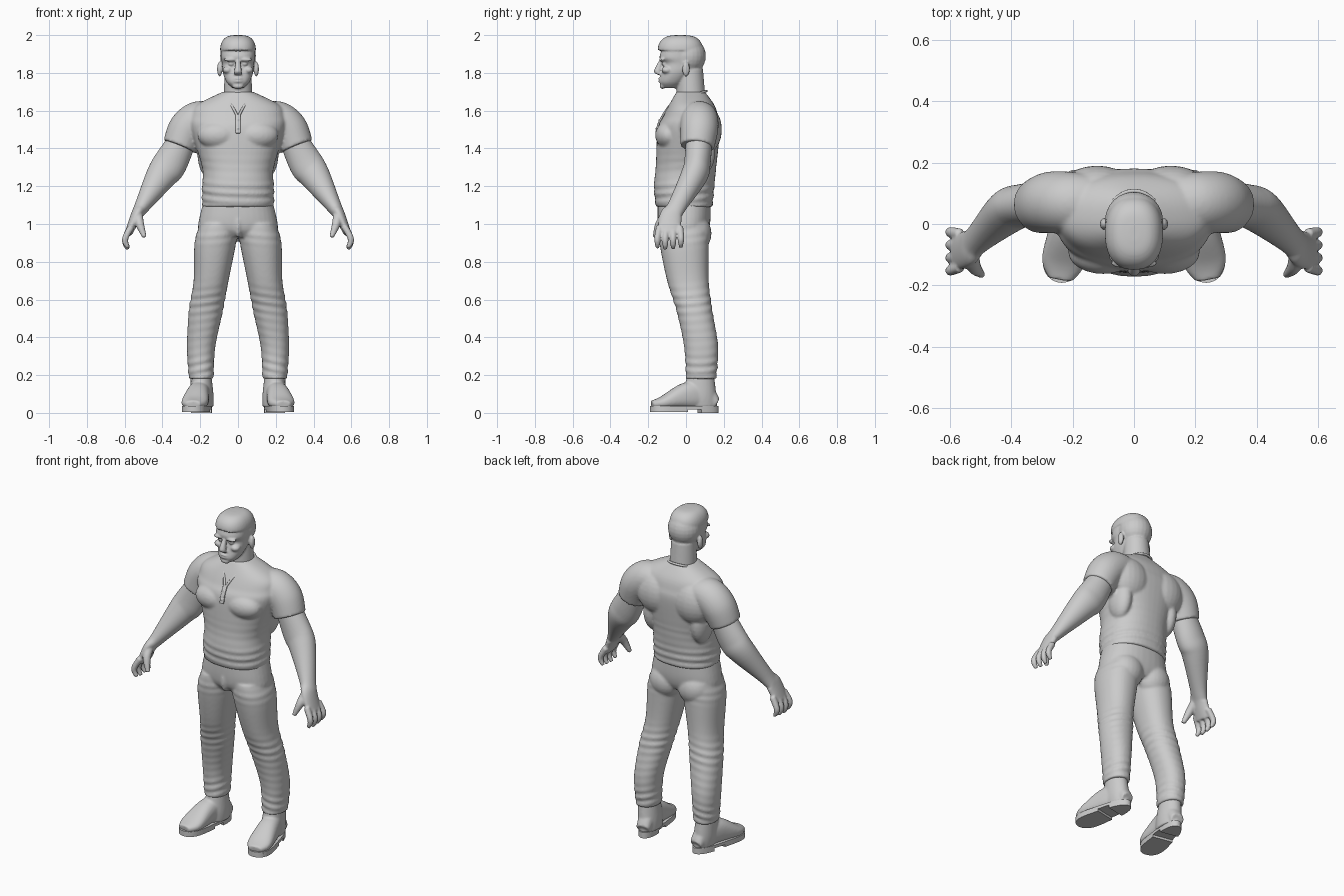
import bpy, bmesh
from math import sin, cos, pi, exp, copysign
from mathutils import Vector, Matrix

default_cube = bpy.data.objects.get("Cube")
if default_cube:
    bpy.data.objects.remove(default_cube)

clay = bpy.data.materials.new("plain grey")
clay.use_nodes = True
clay.diffuse_color = (.6, .6, .6, 1)
clay.node_tree.nodes["Principled BSDF"].inputs["Base Color"].default_value = clay.diffuse_color
RIGHTWARD, BACKWARD, UPWARD = (Vector(axis) for axis in Matrix.Identity(3))
SIDES = {"left": 1, "right": -1}


def smooth_path(rows, steps):
    """Catmull-Rom through rows of (x, y, z, half width, half depth)."""
    rows = [rows[0], *rows, rows[-1]]
    path = []
    for before, start, end, after in zip(rows, rows[1:], rows[2:], rows[3:]):
        for k in range(steps):
            t = k / steps
            path.append([(2 * b + (c - a) * t + (2 * a - 5 * b + 4 * c - d) * t * t
                          + (3 * b - a - 3 * c + d) * t ** 3) / 2
                         for a, b, c, d in zip(before, start, end, after)])
    return path + [rows[-1]]


def loft(bm, rows, side=1, depth_axis=None, power=2, folds=(), steps=8, count=36):
    """Skin rounded sections; level without depth_axis, else square to the path."""
    path = smooth_path(rows, steps)
    centres = [Vector(row[:3]) for row in path]
    rings = []
    for i, (x, y, z, width, depth) in enumerate(path):
        across, through = RIGHTWARD, BACKWARD
        if depth_axis:
            along = (centres[min(i + 1, len(path) - 1)] - centres[max(i - 1, 0)]).normalized()
            through = (depth_axis - along * depth_axis.dot(along)).normalized()
            across = through.cross(along)
        ring = []
        for k in range(count):
            angle = 2 * pi * k / count
            c, s = (copysign(abs(f) ** (2 / power), f) for f in (cos(angle), sin(angle)))
            swell = 1
            for level, reach, amount in folds:
                fade = exp(-((z - level) / reach) ** 2)
                swell += amount * fade * sin(140 * z + 2.5 * cos(angle + level))
            point = centres[i] + (across * width * c + through * depth * s) * swell
            point.x *= side
            ring.append(bm.verts.new(point))
        rings.append(ring)
    for lower, upper in zip(rings, rings[1:]):
        for k in range(count):
            bm.faces.new((lower[k], lower[k - 1], upper[k - 1], upper[k]))
    bm.faces.new(rings[0])
    bm.faces.new(rings[-1])


def span(rows):
    """Turn (z, x min, x max, y front, y back) into loft sections."""
    return [((left + right) / 2, (front + back) / 2, z, (right - left) / 2, (back - front) / 2)
            for z, left, right, front, back in rows]


def centred(rows):
    return span([(z, -width, width, front, back) for z, width, front, back in rows])


def blob(bm, centre, size, side=1):
    """Ellipsoid, mirrored when side is negative."""
    x, y, z = centre
    place = Matrix.Translation((x * side, y, z)) @ Matrix.Diagonal((*size, 1))
    bmesh.ops.create_uvsphere(bm, u_segments=24, v_segments=14, radius=1, matrix=place)


def finish(name, bm, voxel=0, passes=3):
    """Make the object; blend its overlapping forms when voxel is given."""
    bmesh.ops.recalc_face_normals(bm, faces=bm.faces)
    mesh = bpy.data.meshes.new(name)
    bm.to_mesh(mesh)
    bm.free()
    mesh.materials.append(clay)
    part = bpy.data.objects.new(name, mesh)
    bpy.context.collection.objects.link(part)
    if voxel:
        blend = part.modifiers.new("blend", "REMESH")
        blend.mode, blend.voxel_size, blend.use_smooth_shade = "VOXEL", voxel, True
        soften = part.modifiers.new("soften", "SMOOTH")
        soften.factor, soften.iterations = .5, passes
    else:
        bpy.ops.object.select_all(action="DESELECT")
        part.select_set(True)
        bpy.context.view_layer.objects.active = part
        bpy.ops.object.shade_smooth_by_angle()


# Head: skull, face and neck
bm = bmesh.new()
blob(bm, (0, -.01, 1.88), (.09, .11, .11))
blob(bm, (0, .01, 1.89), (.095, .095, .1))
loft(bm, centred([(1.72, .03, -.12, -.05), (1.75, .06, -.14, -.01), (1.8, .08, -.13, .03),
                  (1.85, .085, -.12, .05), (1.88, .09, -.14, .05), (1.92, .09, -.13, .05)]), power=2.3)
loft(bm, centred([(1.58, .08, -.05, .11), (1.82, .07, -.05, .09)]))

# Hair: a squared dome overhanging the forehead
dome = [(cos(k / 4) ** .6, sin(k / 4)) for k in range(7)]
loft(bm, [(0, -.03, 1.92 + .08 * rise, .095 * spread, .12 * spread) for spread, rise in dome], power=2.3)

# Nose, lips, chin, brows, eyes, cheeks and ears
loft(bm, [(0, -.13, 1.87, .01, .01), (0, -.15, 1.81, .02, .02), (0, -.14, 1.79, .02, .01)])
for z in (1.77, 1.755):
    blob(bm, (0, -.135, z), (.025, .012, .006))
blob(bm, (0, -.125, 1.73), (.03, .015, .015))
for side in SIDES.values():
    blob(bm, (.04, -.127, 1.87), (.036, .016, .01), side)
    blob(bm, (.036, -.113, 1.847), (.016, .016, .01), side)
    blob(bm, (.055, -.1, 1.815), (.027, .03, .02), side)
    blob(bm, (.097, 0, 1.82), (.014, .02, .04), side)
finish("head", bm, voxel=.006, passes=2)

# Shirt: torso, chest, shoulder blades, flanks and sleeves
bm = bmesh.new()
loft(bm, centred([(1.09, .19, -.16, .14), (1.2, .19, -.17, .15), (1.3, .19, -.16, .16),
                  (1.5, .25, -.15, .18), (1.57, .25, -.12, .17), (1.63, .22, -.09, .15),
                  (1.7, .08, -.05, .1)]),
     power=2.3, folds=[(1.15, .06, .025), (1.32, .05, .006)], steps=12, count=48)
for side in SIDES.values():
    blob(bm, (.1, -.09, 1.47), (.115, .073, .075), side)
    blob(bm, (.12, .1, 1.5), (.13, .09, .13), side)
    blob(bm, (.16, .07, 1.38), (.055, .085, .13), side)
    loft(bm, [(.14, .07, 1.57, .08, .09), (.21, .07, 1.55, .1, .1),
              (.27, .07, 1.5, .1, .1), (.31, .06, 1.41, .09, .09)], side, BACKWARD)
finish("shirt", bm, voxel=.008)

# Collar: a tilted ring round the neck, dropping to a notch in front
trim = bpy.data.curves.new("collar", "CURVE")
trim.dimensions, trim.bevel_depth, trim.bevel_resolution = "3D", .007, 2
turns = [.4 + (2 * pi - .8) * k / 12 for k in range(13)]
points = [(.09 * sin(a), .01 - .1 * cos(a), 1.67 - .035 * cos(a)) for a in turns]
points = [(.006, -.122, 1.575), *points, (-.006, -.122, 1.575)]
line = trim.splines.new("NURBS")
line.points.add(len(points) - 1)
for control, place in zip(line.points, points):
    control.co = (*place, 1)
line.order_u, line.use_endpoint_u = 3, True
trim.materials.append(clay)
bpy.context.collection.objects.link(bpy.data.objects.new("collar", trim))

# Placket with buttons below the notch
bm = bmesh.new()
loft(bm, [(0, -.12, 1.58, .014, .006), (0, -.145, 1.53, .014, .006), (0, -.157, 1.48, .014, .006)], power=5)
for z, y in ((1.55, -.142), (1.505, -.158)):
    blob(bm, (0, y, z), (.005, .005, .005))
finish("placket", bm, voxel=.003)

# Trousers: hips, fly, seat and creased legs
bm = bmesh.new()
loft(bm, centred([(1.13, .18, -.15, .13), (1.03, .205, -.15, .13), (.97, .21, -.14, .12),
                  (.93, .18, -.11, .1)]), power=2.3)
blob(bm, (0, -.125, 1), (.02, .03, .07))
leg = span([(1, 0, .2, -.14, .12), (.9, .01, .23, -.14, .12), (.7, .05, .235, -.1, .12),
            (.54, .08, .26, -.05, .14), (.35, .12, .27, -.01, .17), (.18, .13, .26, 0, .16)])
creases = [(.58, .07, .035), (.24, .06, .05), (.42, .08, .01), (.93, .04, .015)]
for side in SIDES.values():
    loft(bm, leg, side, power=2.2, folds=creases, steps=20)
    blob(bm, (.095, .05, .95), (.1, .085, .1), side)
finish("trousers", bm, voxel=.008)

# Bare arms with palm, four fingers and thumb
for label, side in SIDES.items():
    bm = bmesh.new()
    loft(bm, [(.28, .07, 1.47, .07, .07), (.36, .06, 1.32, .09, .07), (.41, .04, 1.25, .08, .07),
              (.51, -.05, 1.09, .04, .05), (.54, -.08, 1.04, .03, .06), (.58, -.09, .95, .02, .06)],
         side, BACKWARD)
    for finger in range(4):
        y = -.14 + .036 * finger
        tip = y * 1.15 + .01
        rise = .007 * abs(finger - 1.3)
        loft(bm, [(.565, y, .985, .018, .018), (.595, tip, .93, .017, .017),
                  (.595, tip, .89 + rise, .015, .015), (.58, tip, .865 + rise, .01, .01)],
             side, BACKWARD, count=16)
    loft(bm, [(.53, -.1, 1.05, .026, .026), (.52, -.14, 1, .023, .023), (.495, -.165, .93, .012, .012)],
         side, BACKWARD, count=16)
    finish(label + "_arm", bm, voxel=.006)

# Outline of the foot, from heel to toe
heel, toe = Vector((.175, .172, 0)), Vector((.246, -.19, 0))
sideways = UPWARD.cross(toe - heel).normalized()


def slab(bm, side, start, end, low, high):
    """Flat foot-shaped layer between two fractions of the foot length."""
    near, far = [], []
    for k in range(25):
        t = start + (end - start) * (1 - cos(pi * k / 24)) / 2
        offset = sideways * (.05 + .026 * t) * (1.001 - abs(2 * t - 1) ** 4) ** .5
        near.append(heel.lerp(toe, t) + offset)
        far.append(heel.lerp(toe, t) - offset)
    face = bm.faces.new([bm.verts.new((p.x * side, p.y, low)) for p in near + far[::-1]])
    moved = bmesh.ops.extrude_face_region(bm, geom=[face])["geom"]
    corners = [item for item in moved if isinstance(item, bmesh.types.BMVert)]
    bmesh.ops.translate(bm, vec=UPWARD * (high - low), verts=corners)


# Boots: ankle shaft, foot, then sole with heel and forefoot tread
for label, side in SIDES.items():
    bm = bmesh.new()
    loft(bm, span([(.23, .145, .25, .01, .145), (.1, .13, .25, -.01, .16), (.03, .13, .24, -.01, .165)]), side)
    loft(bm, [(.18, .16, .05, .04, .03), (.19, .09, .09, .05, .07), (.21, 0, .09, .06, .07),
              (.23, -.12, .055, .07, .035), (.24, -.18, .045, .04, .02)], side, UPWARD, power=2.4)
    finish(label + "_boot", bm, voxel=.007)
    bm = bmesh.new()
    slab(bm, side, start=0, end=1, low=.018, high=.036)
    slab(bm, side, start=0, end=.28, low=0, high=.025)
    slab(bm, side, start=.48, end=1, low=.004, high=.025)
    finish(label + "_boot_sole", bm)
